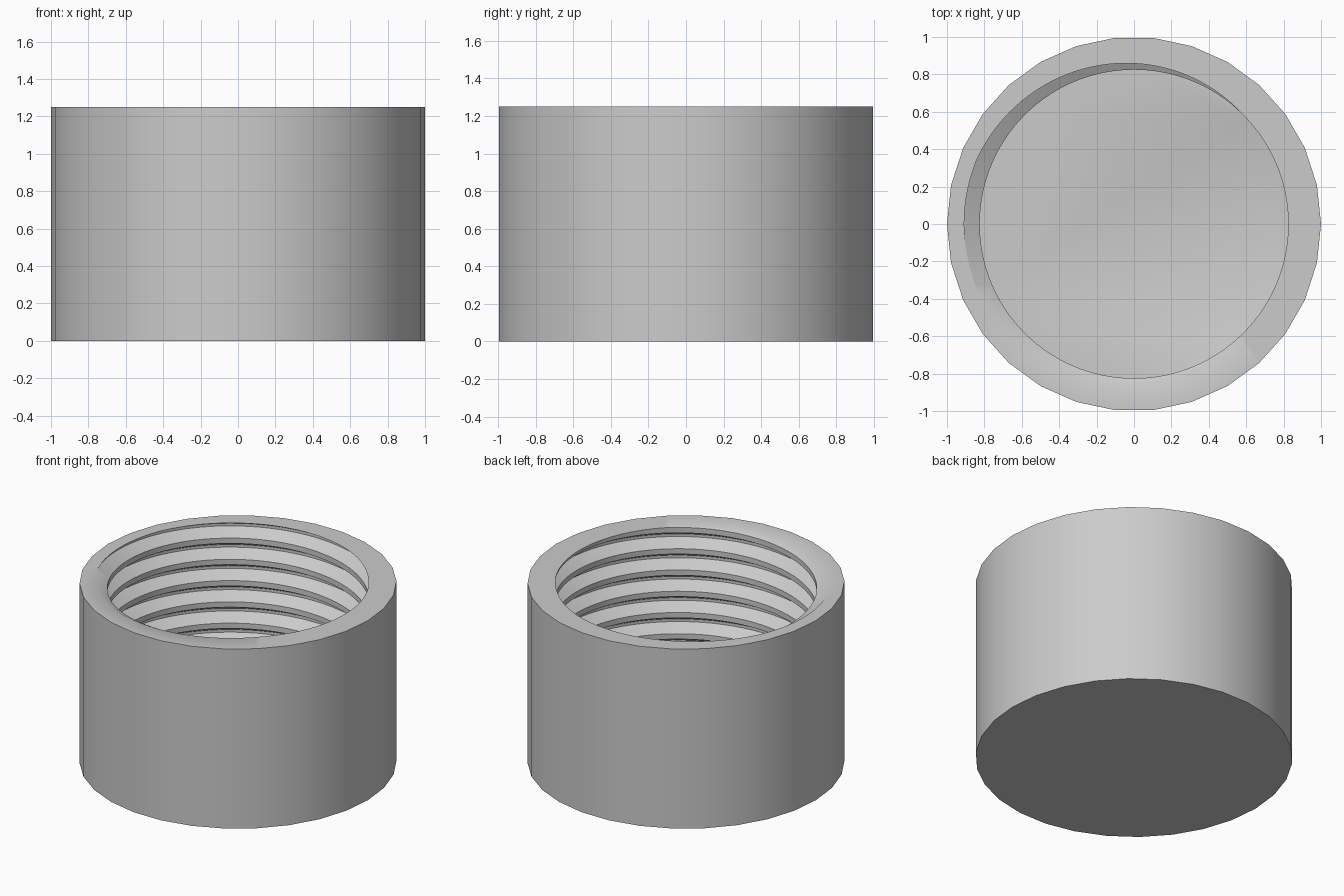
import bpy, bmesh
from math import sin, cos, tau

cube = bpy.data.objects.get("Cube")
if cube:
    bpy.data.objects.remove(cube, do_unlink=True)

TOP, FLOOR = 1.25, 0.25
OUTER, CREST, ROOT = 1.0, 0.825, 0.908
PITCH = 0.148
SIDES, STEPS = 30, 120

# One pitch of the thread profile: (offset in pitches from the groove centre, radius)
PROFILE = [(-3 / 8, CREST), (-1 / 16, ROOT), (1 / 16, ROOT), (3 / 8, CREST)]


def clip(bm, z, up):
    """Cut away everything above (up) or below a level and return the cut edges."""
    bmesh.ops.bisect_plane(bm, geom=bm.verts[:] + bm.edges[:] + bm.faces[:], dist=1e-5,
                           plane_co=(0, 0, z), plane_no=(0, 0, 1),
                           clear_outer=up, clear_inner=not up)


def rim_edges(bm, z):
    return [e for e in bm.edges if e.is_boundary
            and all(abs(v.co.z - z) < 1e-4 for v in e.verts)]


bm = bmesh.new()

# Helical inner thread, longer than needed, then trimmed to the bore
columns = []
for i in range(STEPS + 1):
    a = tau * i / STEPS
    lift = TOP + PITCH * (i / STEPS - 0.5)
    columns.append([bm.verts.new((r * cos(a), r * sin(a), lift + PITCH * (k + o)))
                    for k in range(-9, 3) for o, r in PROFILE])
for left, right in zip(columns, columns[1:]):
    for j in range(len(left) - 1):
        bm.faces.new((left[j], left[j + 1], right[j + 1], right[j]))
bmesh.ops.remove_doubles(bm, verts=bm.verts[:], dist=1e-4)
clip(bm, TOP, True)
clip(bm, FLOOR, False)

# Bore floor
bmesh.ops.triangle_fill(bm, edges=rim_edges(bm, FLOOR), use_beauty=True, normal=(0, 0, 1))

# Outer wall and base
ring = [(OUTER * cos(tau * i / SIDES), OUTER * sin(tau * i / SIDES)) for i in range(SIDES)]
low = [bm.verts.new((x, y, 0)) for x, y in ring]
high = [bm.verts.new((x, y, TOP)) for x, y in ring]
for i in range(SIDES):
    j = (i + 1) % SIDES
    bm.faces.new((low[i], low[j], high[j], high[i]))
bm.faces.new(low[::-1])

# Flat rim between the outer wall and the thread opening
bmesh.ops.triangle_fill(bm, edges=rim_edges(bm, TOP), use_beauty=True, normal=(0, 0, 1))
bmesh.ops.recalc_face_normals(bm, faces=bm.faces[:])

mesh = bpy.data.meshes.new("threaded_cap")
bm.to_mesh(mesh)
bm.free()
cap = bpy.data.objects.new("threaded_cap", mesh)
bpy.context.collection.objects.link(cap)

# Plain grey material
grey = bpy.data.materials.new("light_grey")
grey.use_nodes = True
colour = (0.6, 0.6, 0.6, 1)
grey.diffuse_color = colour
grey.node_tree.nodes["Principled BSDF"].inputs["Base Color"].default_value = colour
mesh.materials.append(grey)

# Smooth walls with crisp rim and thread edges
bpy.ops.object.select_all(action="DESELECT")
cap.select_set(True)
bpy.context.view_layer.objects.active = cap
bpy.ops.object.shade_smooth_by_angle()
